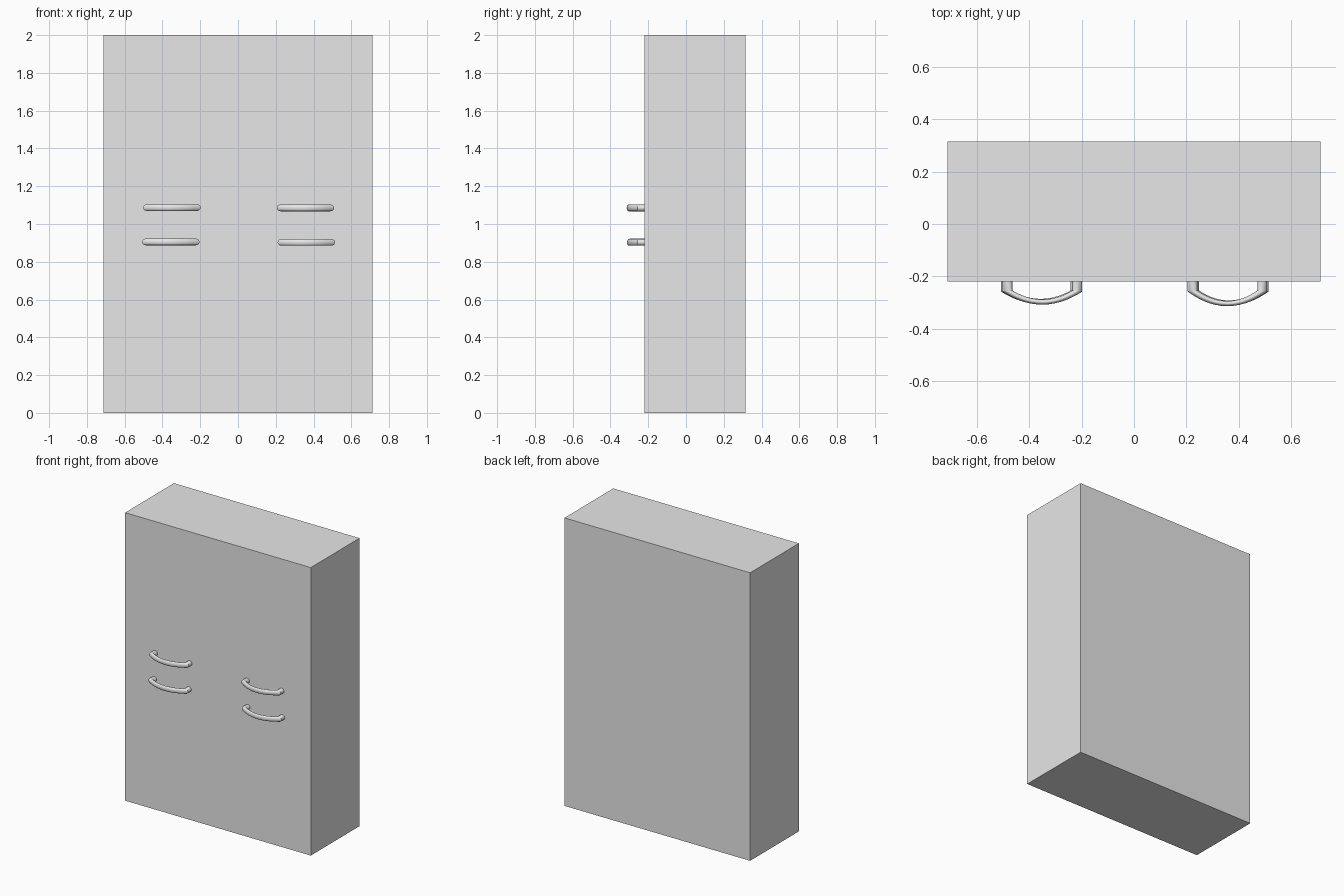
import bpy, bmesh, math
from mathutils import Vector

cube = bpy.data.objects.get("Cube")
if cube:
    bpy.data.objects.remove(cube, do_unlink=True)

grey = bpy.data.materials.new("light grey")
grey.use_nodes = True
grey.diffuse_color = (0.8, 0.8, 0.8, 1)
grey.node_tree.nodes["Principled BSDF"].inputs["Base Color"].default_value = (0.8, 0.8, 0.8, 1)

FRONT, BACK = -0.22, 0.315
SIDES, STEPS = 20, 20


def finish(name, bm):
    bmesh.ops.recalc_face_normals(bm, faces=bm.faces)
    mesh = bpy.data.meshes.new(name)
    bm.to_mesh(mesh)
    bm.free()
    mesh.materials.append(grey)
    obj = bpy.data.objects.new(name, mesh)
    bpy.context.collection.objects.link(obj)
    return obj


def bow(half_width, start, depth):
    """Edge of the handle: a straight post, a curved bow and a second post."""
    arc = [Vector((half_width * u, -start - depth * (1 - u * u), 0))
           for u in (-math.cos(math.pi * i / STEPS) for i in range(STEPS + 1))]
    return [Vector((-half_width, 0.01, 0))] + arc + [Vector((half_width, 0.01, 0))]


def handle(name, x, z, reach):
    """Sweep an oval section between the outer and inner edges of the bow."""
    bm = bmesh.new()
    rings = []
    outer_edge, inner_edge = bow(0.152, 0.038, reach - 0.038), bow(0.114, 0.034, reach - 0.054)
    for outer, inner in zip(outer_edge, inner_edge):
        mid, half = (outer + inner) / 2, (outer - inner) / 2
        ring = []
        for k in range(SIDES):
            a = math.tau * k / SIDES
            ring.append(bm.verts.new(mid + half * math.cos(a) + Vector((0, 0, 0.0175 * math.sin(a)))))
        rings.append(ring)
    for r, s in zip(rings, rings[1:]):
        for k in range(SIDES):
            n = (k + 1) % SIDES
            bm.faces.new((r[k], r[n], s[n], s[k]))
    bm.faces.new(rings[0])
    bm.faces.new(rings[-1])
    obj = finish(name, bm)
    obj.location = (x, FRONT, z)
    bpy.ops.object.select_all(action="DESELECT")
    obj.select_set(True)
    bpy.context.view_layer.objects.active = obj
    bpy.ops.object.shade_smooth_by_angle(angle=math.radians(40))


# Cabinet body
bm = bmesh.new()
bmesh.ops.create_cube(bm, size=1)
bmesh.ops.scale(bm, vec=(1.426, BACK - FRONT, 2), verts=bm.verts)
bmesh.ops.translate(bm, vec=(0, (FRONT + BACK) / 2, 1), verts=bm.verts)
finish("cabinet_body", bm)

# Bowed pull handles, one pair per side
handle("upper_right_handle", -0.35, 1.087, 0.088)
handle("lower_right_handle", -0.356, 0.905, 0.086)
handle("upper_left_handle", 0.357, 1.085, 0.094)
handle("lower_left_handle", 0.362, 0.903, 0.092)
